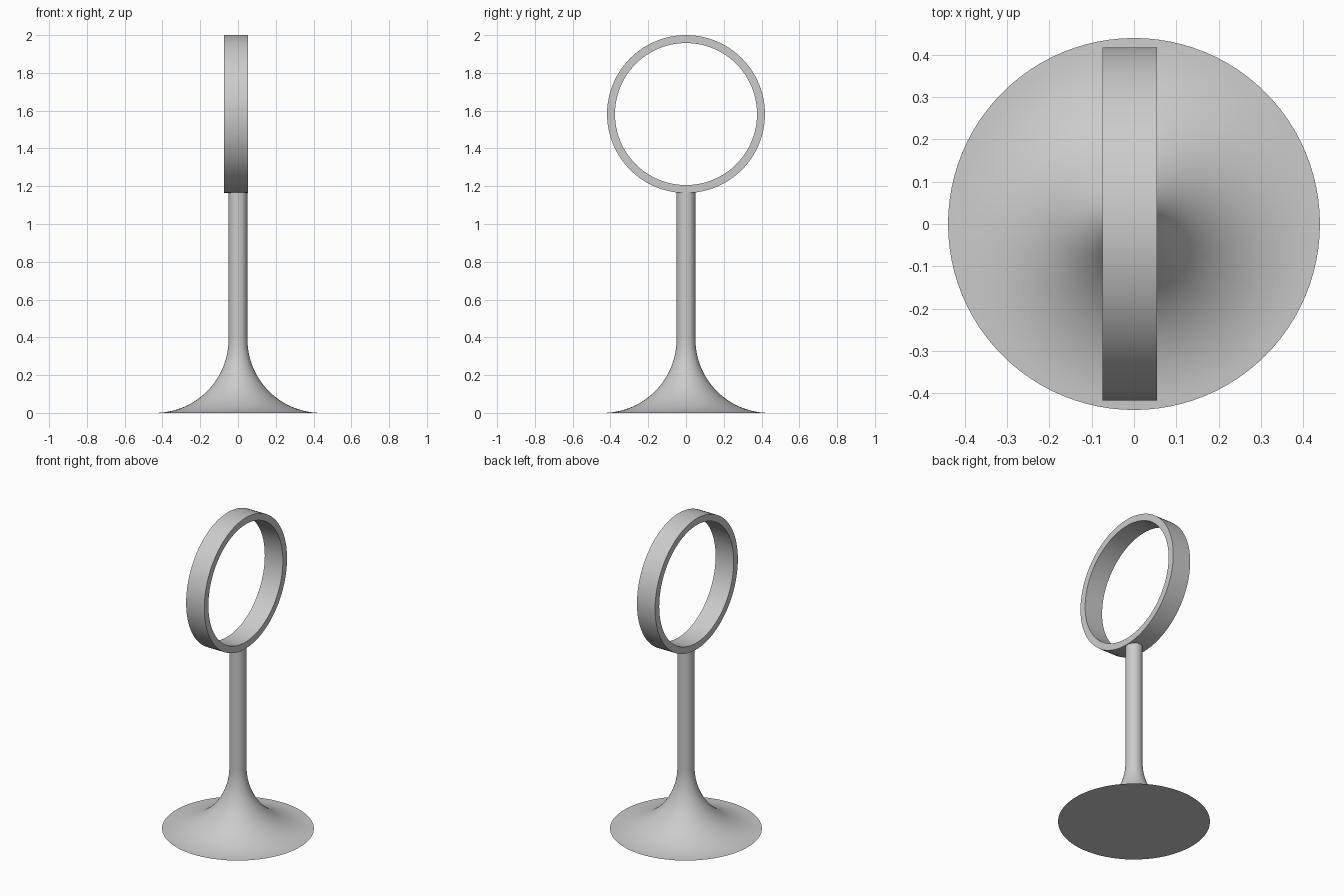
import bpy
import bmesh
from math import sin, cos, pi, radians
from mathutils import Matrix, Vector

cube = bpy.data.objects.get("Cube")
if cube:
    bpy.data.objects.remove(cube, do_unlink=True)

GREY = (0.6, 0.6, 0.6, 1)
grey = bpy.data.materials.new("plain grey")
grey.use_nodes = True
grey.diffuse_color = GREY
grey.node_tree.nodes["Principled BSDF"].inputs["Base Color"].default_value = GREY


def lathe(name, profile, steps, closed=False, matrix=Matrix()):
    """Spin a (radius, height) profile around z, then place it."""
    bm = bmesh.new()
    verts = [bm.verts.new((r, 0, z)) for r, z in profile]
    edges = [bm.edges.new(pair) for pair in zip(verts, verts[1:])]
    if closed:
        edges.append(bm.edges.new((verts[-1], verts[0])))
    bmesh.ops.spin(bm, geom=verts + edges, cent=(0, 0, 0), axis=(0, 0, 1),
                   angle=2 * pi, steps=steps, use_duplicate=False)
    bmesh.ops.remove_doubles(bm, verts=bm.verts, dist=1e-5)
    bmesh.ops.recalc_face_normals(bm, faces=bm.faces)
    bm.transform(matrix)
    mesh = bpy.data.meshes.new(name)
    bm.to_mesh(mesh)
    bm.free()
    mesh.materials.append(grey)
    obj = bpy.data.objects.new(name, mesh)
    bpy.context.collection.objects.link(obj)
    bpy.ops.object.select_all(action="DESELECT")
    bpy.context.view_layer.objects.active = obj
    obj.select_set(True)
    bpy.ops.object.shade_smooth_by_angle(angle=radians(35))
    return obj


# Flared foot: a concave quarter circle from the rim up to the stem
BASE_R, STEM_R, SEGMENTS = 0.44, 0.05, 24
FLARE = BASE_R - STEM_R
flare = [(BASE_R - FLARE * sin(a), FLARE - FLARE * cos(a))
         for a in (pi / 2 * i / SEGMENTS for i in range(SEGMENTS + 1))]
lathe("flared_base", [(0, 0)] + flare + [(0, FLARE)], 96)

# Straight stem, ending just inside the ring wall
lathe("stem", [(0, FLARE), (STEM_R, FLARE), (STEM_R, 1.17), (0, 1.17)], 64)

# Upright ring, its axis along x and slightly off centre
OUTER, INNER, X_MIN, X_MAX = 0.418, 0.376, -0.074, 0.054
upright = Matrix.Translation(Vector((0, 0, 2 - OUTER))) @ Matrix.Rotation(pi / 2, 4, "Y")
lathe("ring", [(INNER, X_MIN), (OUTER, X_MIN), (OUTER, X_MAX), (INNER, X_MAX)],
      96, closed=True, matrix=upright)
